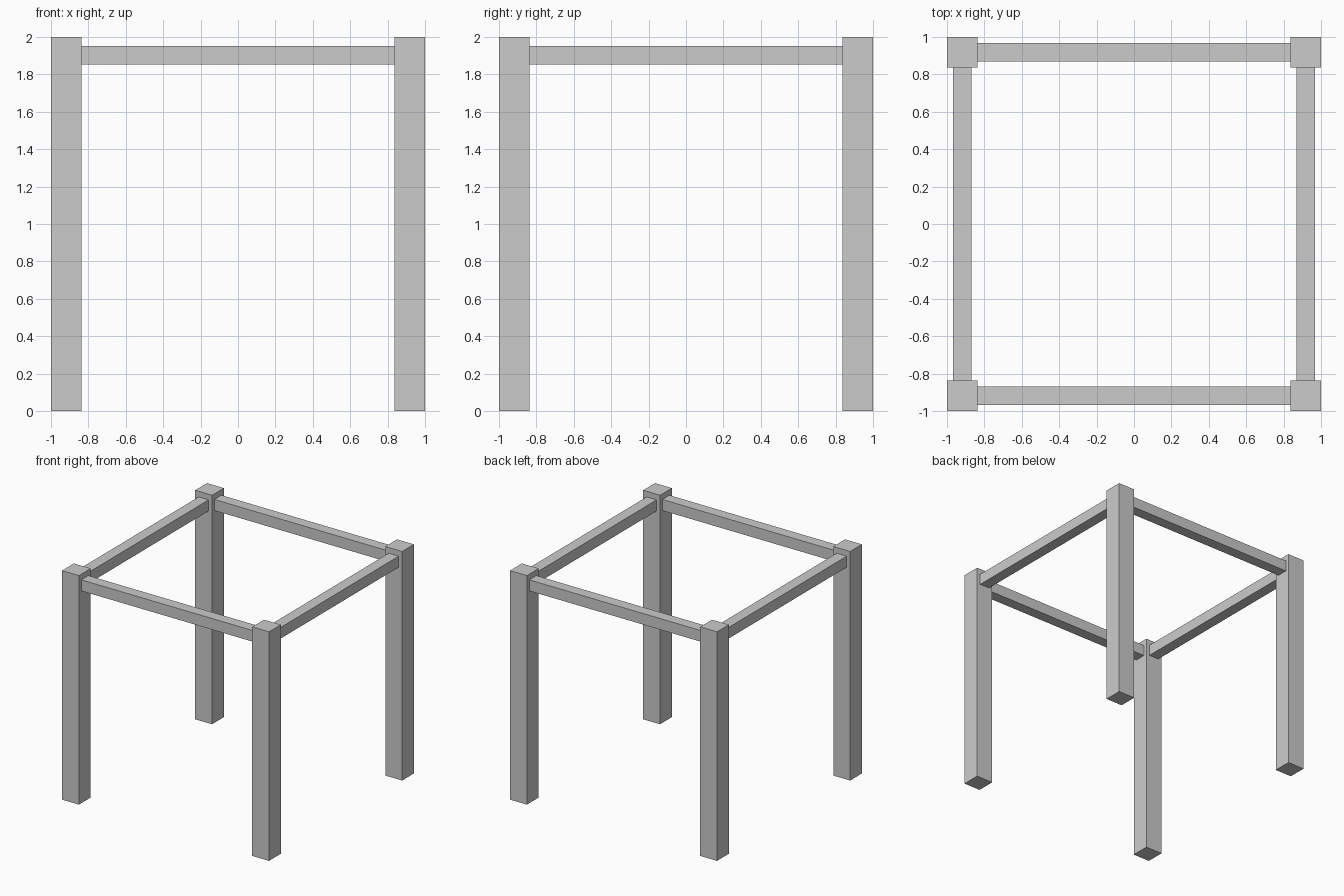
import bpy

if "Cube" in bpy.data.objects:
    bpy.data.objects.remove(bpy.data.objects["Cube"])

LEG = 0.163          # square leg section
RAIL = 0.097         # square rail section
HEIGHT = 2.0
RAIL_Z = 1.902       # rail centre height
C = 1 - LEG / 2      # leg and rail centre line
SPAN = 2 - 2 * LEG   # clear distance between legs


def box(name, centre, size):
    bpy.ops.mesh.primitive_cube_add(size=1, location=centre)
    obj = bpy.context.object
    obj.name = name
    obj.scale = size
    bpy.ops.object.transform_apply(location=False, rotation=False, scale=True)
    return obj


# Four corner legs
for y_name, y in (("front", -C), ("back", C)):
    for x_name, x in (("left", -C), ("right", C)):
        box(f"{y_name}_{x_name}_leg", (x, y, HEIGHT / 2), (LEG, LEG, HEIGHT))

# Rails running along x, between the legs
for name, y in (("front_rail", -C), ("back_rail", C)):
    box(name, (0, y, RAIL_Z), (SPAN, RAIL, RAIL))

# Rails running along y, between the legs
for name, x in (("left_rail", -C), ("right_rail", C)):
    box(name, (x, 0, RAIL_Z), (RAIL, SPAN, RAIL))
